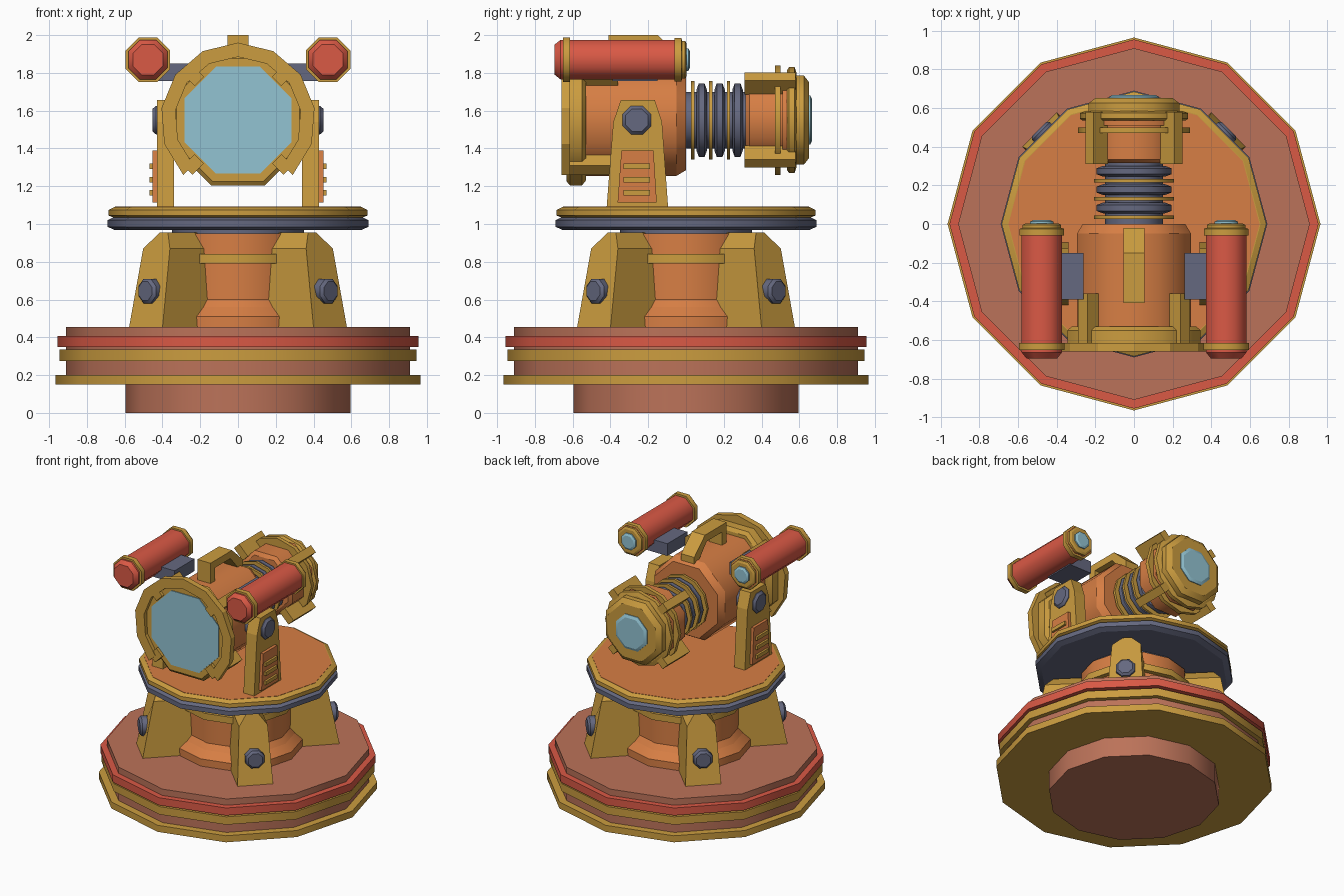
import bpy, bmesh, math
from mathutils import Matrix, Vector

old = bpy.data.objects.get("Cube")
if old:
    bpy.data.objects.remove(old, do_unlink=True)


def material(name, rgb):
    m = bpy.data.materials.new(name)
    m.use_nodes = True
    m.diffuse_color = (*rgb, 1)
    m.node_tree.nodes["Principled BSDF"].inputs["Base Color"].default_value = (*rgb, 1)
    return m


CLAY = material("clay brown", (.50, .17, .10))
ORANGE = material("orange", (.68, .21, .058))
GOLD = material("gold", (.60, .335, .05))
RED = material("red", (.70, .10, .06))
SLATE = material("slate", (.13, .14, .215))
GLASS = material("pale blue glass", (.29, .55, .65))

UP = Matrix.Identity(4)
BACK = Matrix.Rotation(-math.pi / 2, 4, 'X')   # local z becomes +y
SIDE = Matrix.Rotation(math.pi / 2, 4, 'Y')    # local z becomes +x
AXIS_Z = 1.55
BARREL = Matrix.Translation((0, 0, AXIS_Z)) @ BACK


def finish(name, bm, mat, matrix):
    bmesh.ops.recalc_face_normals(bm, faces=bm.faces)
    me = bpy.data.meshes.new(name)
    bm.to_mesh(me)
    bm.free()
    me.transform(matrix)
    if matrix.determinant() < 0:
        me.flip_normals()
    me.materials.append(mat)
    ob = bpy.data.objects.new(name, me)
    bpy.context.collection.objects.link(ob)
    return ob


def lathe(name, profile, mat, matrix=UP, sides=12, flat=False):
    """Closed solid from (radius, height) pairs; flat gives radii to the side middles."""
    bm = bmesh.new()
    grow = 1 / math.cos(math.pi / sides) if flat else 1
    turn = .5 if flat else 0
    rings = []
    for r, h in profile:
        angles = [(i + turn) * math.tau / sides for i in range(sides)]
        rings.append([bm.verts.new((r * grow * math.cos(a), r * grow * math.sin(a), h))
                      for a in angles])
    for a, b in zip(rings, rings[1:]):
        for i in range(sides):
            j = (i + 1) % sides
            bm.faces.new((a[i], a[j], b[j], b[i])).smooth = True
    bm.faces.new(rings[0])
    bm.faces.new(rings[-1])
    # profile corners stay crisp
    for ring in rings:
        for i in range(sides):
            bm.edges.get((ring[i], ring[(i + 1) % sides])).smooth = False
    return finish(name, bm, mat, matrix)


def drum(name, r, lo, hi, mat, matrix=UP, sides=12, flat=False):
    return lathe(name, [(r, lo), (r, hi)], mat, matrix, sides, flat)


def loft(name, a, b, mat, matrix=UP):
    """Solid between two matching outlines."""
    bm = bmesh.new()
    va, vb = [[bm.verts.new(p) for p in pts] for pts in (a, b)]
    bm.faces.new(va)
    bm.faces.new(vb)
    for i in range(len(va)):
        j = (i + 1) % len(va)
        bm.faces.new((va[i], va[j], vb[j], vb[i]))
    return finish(name, bm, mat, matrix)


def plate(name, outline, x0, x1, mat, matrix=UP):
    """Outline in y and z, given thickness along x."""
    return loft(name, [(x0, *p) for p in outline], [(x1, *p) for p in outline], mat, matrix)


def box(name, x, y, z, mat, matrix=UP):
    return plate(name, [(y[0], z[0]), (y[1], z[0]), (y[1], z[1]), (y[0], z[1])], *x, mat, matrix)


# Stepped base
drum("foot", .595, 0, .15, CLAY)
drum("base_lower_rim", .965, .15, .2, GOLD)
drum("base_body", .91, .2, .455, CLAY)
drum("base_middle_rim", .945, .275, .335, GOLD)
drum("base_upper_rim", .955, .35, .407, RED)

# Column and turntable
lathe("column", [(.45, .455), (.45, .51), (.40, .56), (.37, .6), (.37, .95)], ORANGE)
drum("column_band", .405, .79, .84, GOLD)
drum("column_collar", .35, .94, .98, SLATE)
lathe("turntable_underside", [(.65, .967), (.69, .985), (.69, 1.02), (.65, 1.04)], SLATE)
lathe("turntable_rim", [(.66, 1.035), (.685, 1.045), (.685, 1.075), (.655, 1.09)], GOLD)
drum("turntable_top", .65, 1.08, 1.092, ORANGE)

# Four diagonal legs with bolts: (half width, height, outer reach)
half = [(.125, .455, .69), (.10, .87, .61), (.03, .955, .555)]
outline = half + [(-w, z, r) for w, z, r in reversed(half)]
for k in range(4):
    spin = Matrix.Rotation(math.radians(45 + 90 * k), 4, 'Z')
    loft("leg", [(.3, w, z) for w, z, r in outline],
         [(r, w, z) for w, z, r in outline], GOLD, spin)
    lathe("leg_bolt", [(.065, .58), (.065, .68), (.05, .695)], SLATE,
          spin @ Matrix.Translation((0, 0, .645)) @ SIDE, 8, True)

# Main barrel, front ring and glass
lathe("barrel", [(.295, -.56), (.295, -.05), (.265, 0)], ORANGE, BARREL, 8, True)
lathe("front_ring", [(.32, -.53), (.345, -.55), (.345, -.615), (.325, -.632)],
      GOLD, BARREL, 8, True)
drum("front_glass", .283, -.638, -.62, GLASS, BARREL, 8, True)

# Open hood band around the front
bm = bmesh.new()
steps = 10
loops = []
for i in range(steps + 1):
    a = math.radians(-45 + 270 * i / steps)
    loops.append([bm.verts.new((r * math.cos(a), y, r * math.sin(a)))
                  for r, y in ((.335, -.66), (.41, -.66), (.41, -.615), (.335, -.615))])
for a, b in zip(loops, loops[1:]):
    for i in range(4):
        j = (i + 1) % 4
        bm.faces.new((a[i], a[j], b[j], b[i]))
bm.faces.new(loops[0])
bm.faces.new(loops[-1])
finish("hood_band", bm, GOLD, Matrix.Translation((0, 0, AXIS_Z)))

# Diagonal struts along the front and rear of the barrel
for k in range(4):
    spin = Matrix.Translation((0, 0, AXIS_Z)) @ Matrix.Rotation(math.radians(45 + 90 * k), 4, 'Y')
    box("front_strut", (.29, .375), (-.655, -.36), (-.035, .035), GOLD, spin)
    box("rear_strut", (.22, .325), (.31, .58), (-.03, .03), GOLD, spin)

# Carry handle
plate("handle", [(-.41, 1.83), (-.41, 2), (-.15, 2), (-.02, 1.88), (-.02, 1.83),
                 (-.07, 1.83), (-.17, 1.945), (-.355, 1.945), (-.355, 1.83)],
      -.055, .055, GOLD)

# Bellows
drum("bellows_core", .15, -.01, .33, SLATE, BARREL)
for i in range(3):
    y = .035 + .095 * i
    drum("bellows_washer", .208, y - .009, y + .009, GOLD, BARREL)
    lathe("bellows_fold", [(.16, y + .02), (.195, y + .033), (.195, y + .063), (.16, y + .076)],
          SLATE, BARREL)

# Rear eyepiece housing
lathe("rear_housing", [(.2, .315), (.225, .335), (.225, .6)], ORANGE, BARREL, 8, True)
drum("rear_spacer", .25, .51, .535, ORANGE, BARREL, 8, True)
drum("rear_hoop", .29, .47, .5, GOLD, BARREL)
lathe("rear_flange", [(.265, .535), (.28, .545), (.28, .575), (.25, .585)], GOLD, BARREL)
lathe("rear_cap", [(.235, .58), (.235, .625), (.2, .652)], GOLD, BARREL, 8, True)
lathe("rear_lens", [(.13, .64), (.13, .658), (.11, .668)], GLASS, BARREL, 8, True)

# Paired parts: brackets, axle bolts, vents, side tubes
bracket = [(-.42, 1.09), (-.095, 1.09), (-.127, 1.54), (-.165, 1.656), (-.345, 1.656), (-.385, 1.54)]
vent = [(-.362, 1.115), (-.155, 1.115), (-.172, 1.39), (-.342, 1.39)]
for side, s in (("left", 1), ("right", -1)):
    flip = Matrix.Scale(s, 4, Vector((1, 0, 0)))
    plate(side + "_bracket", bracket, .34, .43, GOLD, flip)
    pivot = flip @ Matrix.Translation((0, -.26, AXIS_Z)) @ SIDE
    lathe(side + "_axle", [(.075, .25), (.075, .435), (.06, .452)], SLATE, pivot, 8, True)
    plate(side + "_vent", vent, .42, .452, ORANGE, flip)
    for i in range(3):
        z = 1.165 + .07 * i
        box(side + "_vent_slat", (.44, .468), (-.33, -.19), (z - .014, z + .014), GOLD, flip)
    box(side + "_tube_arm", (.262, .45), (-.39, -.15), (1.757, 1.85), SLATE, flip)
    tube = flip @ Matrix.Translation((.477, 0, 1.87)) @ BACK
    lathe(side + "_tube", [(.08, -.695), (.104, -.665), (.104, -.02)], RED, tube, 8, True)
    drum(side + "_tube_front_hoop", .118, -.652, -.615, GOLD, tube, 8, True)
    lathe(side + "_tube_back_hoop", [(.115, -.06), (.115, -.025), (.1, -.02), (.1, -.005), (.085, .003)],
          GOLD, tube, 8, True)
    lathe(side + "_tube_lens", [(.06, -.01), (.06, .012), (.045, .02)], GLASS, tube, 8, True)
